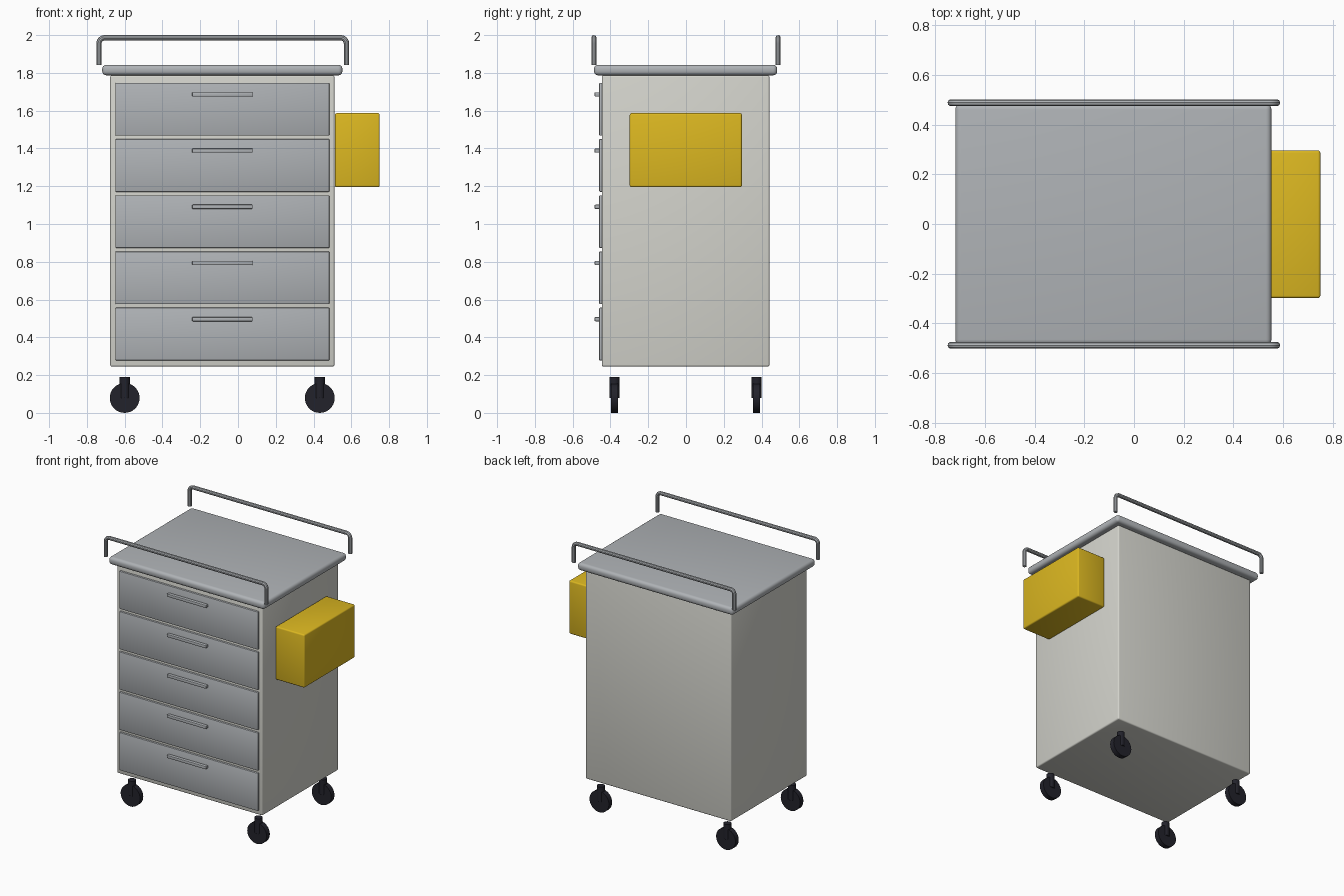
import bpy
from math import pi, radians, sin, cos

default = bpy.data.objects.get("Cube")
if default:
    bpy.data.objects.remove(default, do_unlink=True)


def material(name, rgb):
    m = bpy.data.materials.new(name)
    m.use_nodes = True
    m.diffuse_color = (*rgb, 1)
    m.node_tree.nodes["Principled BSDF"].inputs["Base Color"].default_value = (*rgb, 1)
    return m


CREAM = material("cream_paint", (0.66, 0.66, 0.61))
STEEL = material("grey_steel", (0.43, 0.45, 0.47))
YELLOW = material("yellow_plastic", (0.72, 0.48, 0.015))
BLACK = material("black_rubber", (0.016, 0.016, 0.024))


def finish(ob, name, mat):
    ob.name = ob.data.name = name
    ob.data.materials.append(mat)
    bpy.ops.object.shade_smooth_by_angle(angle=radians(35))
    return ob


def box(name, mat, x, y, z, bevel, segments=3):
    """Bevelled box from its (min, max) on each axis."""
    spans = (x, y, z)
    bpy.ops.mesh.primitive_cube_add(size=1, location=[(a + b) / 2 for a, b in spans])
    ob = bpy.context.object
    ob.scale = [b - a for a, b in spans]
    bpy.ops.object.transform_apply(location=False, rotation=False, scale=True)
    mod = ob.modifiers.new("soft_edges", "BEVEL")
    mod.width, mod.segments = bevel, segments
    bpy.ops.object.modifier_apply(modifier=mod.name)
    return finish(ob, name, mat)


def cylinder(name, mat, radius, depth, loc, rot=(0, 0, 0)):
    bpy.ops.mesh.primitive_cylinder_add(vertices=32, radius=radius, depth=depth,
                                        location=loc, rotation=rot)
    return finish(bpy.context.object, name, mat)


def rail(name, y, x0, x1, z0, z1, bend):
    """Tube standing on two feet, with rounded upper corners."""
    pts = [(x0, z0)]
    for cx, start in ((x0 + bend, pi), (x1 - bend, pi / 2)):
        for i in range(7):
            a = start - i * pi / 12
            pts.append((cx + bend * cos(a), z1 - bend + bend * sin(a)))
    pts.append((x1, z0))
    curve = bpy.data.curves.new(name, "CURVE")
    curve.dimensions = "3D"
    curve.bevel_depth, curve.bevel_resolution = 0.014, 3
    curve.use_fill_caps = True
    spline = curve.splines.new("POLY")
    spline.points.add(len(pts) - 1)
    for p, (px, pz) in zip(spline.points, pts):
        p.co = (px, y, pz, 1)
    ob = bpy.data.objects.new(name, curve)
    bpy.context.collection.objects.link(ob)
    bpy.ops.object.select_all(action="DESELECT")
    ob.select_set(True)
    bpy.context.view_layer.objects.active = ob
    bpy.ops.object.convert(target="MESH")
    finish(bpy.context.object, name, STEEL)


# Cabinet, worktop and side bin
box("cabinet_body", CREAM, (-0.677, 0.511), (-0.446, 0.442), (0.245, 1.787), 0.01)
box("worktop", STEEL, (-0.719, 0.553), (-0.487, 0.483), (1.787, 1.843), 0.022, 4)
box("side_bin", YELLOW, (0.513, 0.75), (-0.298, 0.296), (1.195, 1.587), 0.01)

# Drawer fronts with bar handles
for i in range(5):
    top = 1.747 - i * 0.2975
    box(f"drawer_front_{i + 1}", STEEL, (-0.649, 0.484), (-0.46, -0.436),
        (top - 0.279, top), 0.005, 2)
    box(f"drawer_handle_{i + 1}", STEEL, (-0.243, 0.077), (-0.484, -0.458),
        (top - 0.072, top - 0.05), 0.004, 2)

# Guard rails
for side, y in (("front", -0.488), ("back", 0.488)):
    rail(f"{side}_rail", y, -0.736, 0.574, 1.843, 1.986, 0.03)

# Casters
for end, y in (("front", -0.379), ("back", 0.374)):
    for side, x in (("right", -0.6), ("left", 0.433)):
        cylinder(f"{end}_{side}_wheel", BLACK, 0.079, 0.038, (x, y, 0.079), (pi / 2, 0, 0))
        cylinder(f"{end}_{side}_stem", BLACK, 0.027, 0.11, (x, y, 0.135))
